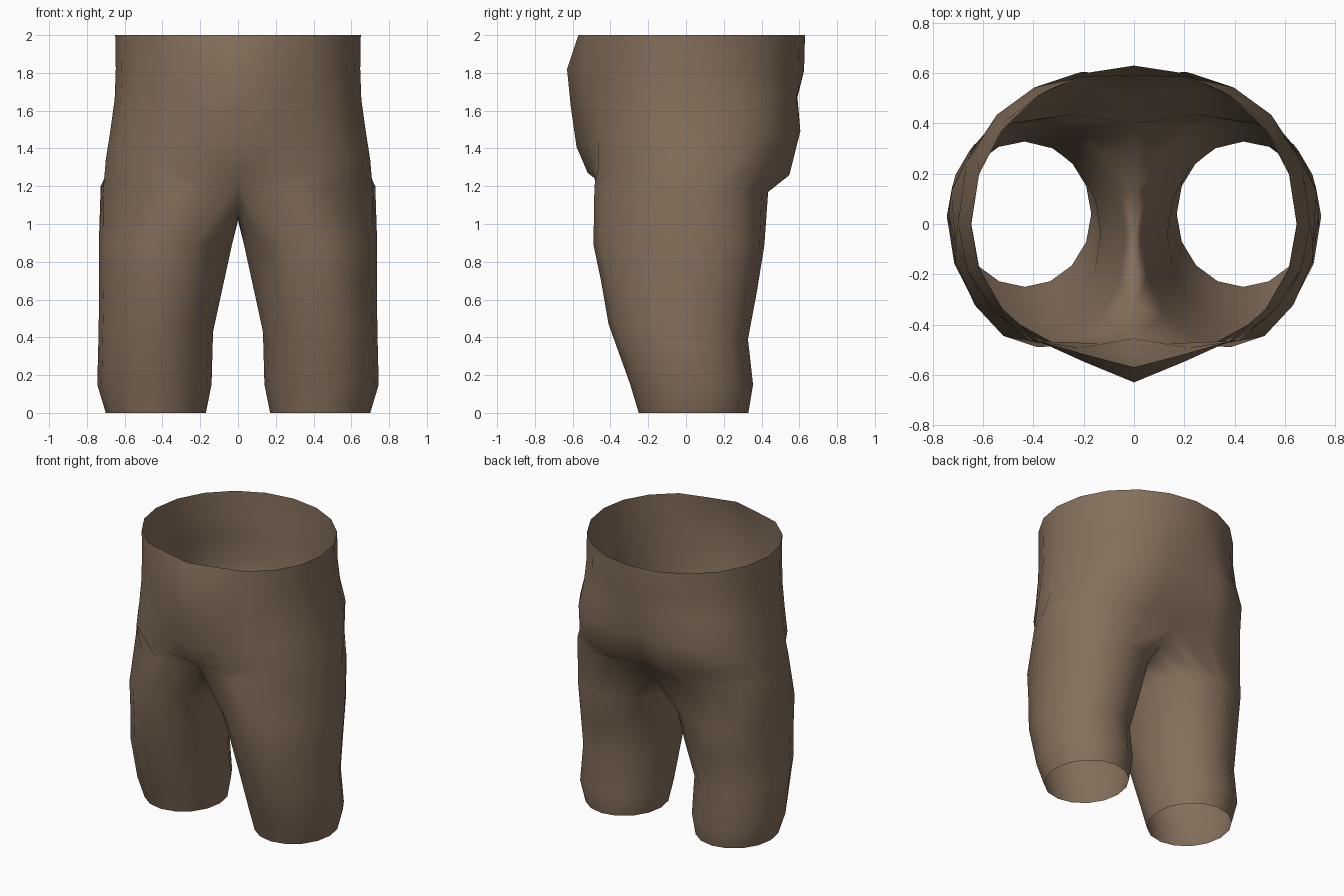
import bpy, bmesh
from math import sin, cos, pi, radians, exp, copysign

if "Cube" in bpy.data.objects:
    bpy.data.objects.remove(bpy.data.objects["Cube"])

OUTER = 11   # points from front middle round the hip to the back middle
INNER = 5    # extra points round the inside of the thigh

cloth = bpy.data.materials.new("brown cloth")
cloth.diffuse_color = (0.235, 0.16, 0.105, 1)
cloth.use_nodes = True
cloth.node_tree.nodes["Principled BSDF"].inputs["Base Color"].default_value = cloth.diffuse_color


def torso_ring(z_front, z_side, z_back, half_x, y_front, y_back, fullness, cleft):
    """Half ring of the hips: pointed belly, full seat with a soft cleft."""
    pts = []
    for i in range(OUTER):
        a = pi * i / (OUTER - 1)
        c = cos(a)
        x = half_x * sin(a) if 0 < i < OUTER - 1 else 0.0
        if i < 2:
            y = y_front + (-0.575 * cos(pi / 5) - y_front) * i * 0.5
        elif c > 0:
            y = -0.575 * c
        else:
            y = y_back * abs(c) ** fullness - cleft * exp(-(x / 0.12) ** 2)
        z_end = z_front if c > 0 else z_back
        pts.append((x, y, z_side + (z_end - z_side) * c * c))
    return pts


def leg_ring(z, x_in, x_out, y_front, y_back, skew, tilt, power):
    """Full ring of one trouser leg, starting at its inner front."""
    n = OUTER + INNER
    cx, rx = (x_in + x_out) / 2, (x_out - x_in) / 2
    cy, ry = (y_front + y_back) / 2, (y_back - y_front) / 2
    pts = []
    for i in range(n):
        a = radians(-22.5) + 2 * pi * i / n
        s, c = sin(a), cos(a)
        if s < 0:
            s = copysign(abs(s) ** power, s)
        pts.append((cx + rx * s, cy - ry * c + skew * max(s, 0) ** 2, z + tilt * c))
    return pts


# Hips: waist down to the fold under the seat
hips = [torso_ring(*row) for row in (
    (2.00, 2.00, 2.00, 0.65, -0.57, 0.63, 1.0, 0.0),
    (1.82, 1.82, 1.81, 0.647, -0.63, 0.625, 0.95, 0.0),
    (1.62, 1.66, 1.67, 0.653, -0.61, 0.61, 0.8, 0.02),
    (1.41, 1.50, 1.49, 0.675, -0.58, 0.63, 0.7, 0.06),
    (1.27, 1.34, 1.25, 0.70, -0.52, 0.57, 0.7, 0.09),
)]

# Top of the thigh, then the seam between the legs
thigh_top = [
    (0, -0.455, 1.22), (0.14, -0.475, 1.20), (0.30, -0.485, 1.20),
    (0.46, -0.43, 1.20), (0.62, -0.27, 1.20), (0.712, -0.07, 1.20),
    (0.727, 0.13, 1.20), (0.655, 0.29, 1.19), (0.49, 0.40, 1.18),
    (0.25, 0.435, 1.17), (0, 0.40, 1.15)]
seam = [(0, 0.27, 1.08), (0, 0.12, 1.03), (0, -0.04, 1.02),
        (0, -0.19, 1.05), (0, -0.33, 1.13)]

# Leg: thigh down to the open hem
legs = [leg_ring(*row) for row in (
    (0.89, 0.032, 0.737, -0.49, 0.415, 0.07, 0.0, 0.85),
    (0.67, 0.08, 0.735, -0.45, 0.375, 0.05, 0.03, 0.9),
    (0.43, 0.132, 0.738, -0.41, 0.328, 0.03, 0.04, 1.0),
    (0.15, 0.14, 0.745, -0.295, 0.355, 0.0, 0.0, 1.0),
    (0.00, 0.17, 0.70, -0.25, 0.33, 0.0, 0.0, 1.0),
)]

# Join the rings into one open half shell
bm = bmesh.new()
rings = [[bm.verts.new(p) for p in ring]
         for ring in hips + [thigh_top + seam] + legs]
for k in range(len(rings) - 1):
    upper, lower = rings[k], rings[k + 1]
    n = len(upper)
    closed = n > OUTER
    for i in range(n if closed else OUTER - 1):
        j = (i + 1) % n
        bm.faces.new((lower[i], lower[j], upper[j], upper[i]))
for f in bm.faces:
    f.smooth = True

mesh = bpy.data.meshes.new("shorts")
bm.to_mesh(mesh)
bm.free()
mesh.materials.append(cloth)
shorts = bpy.data.objects.new("shorts", mesh)
bpy.context.collection.objects.link(shorts)

# Mirror to the other leg, welding the middle seam
mirror = shorts.modifiers.new("mirror", 'MIRROR')
mirror.use_axis[0] = True
mirror.use_clip = True
mirror.merge_threshold = 0.001
